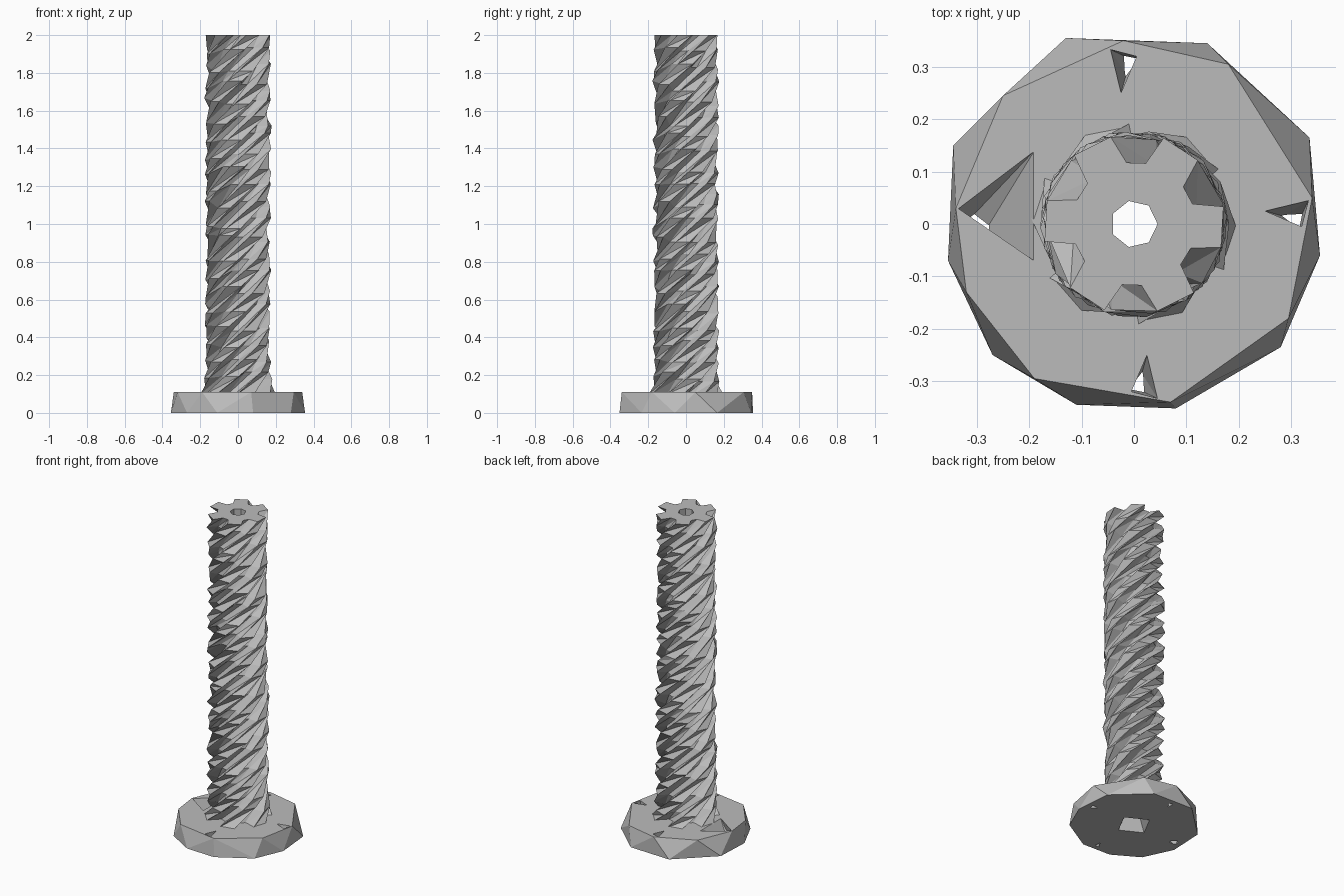
import bpy, bmesh, math, random
from mathutils import Vector, Matrix

random.seed(4)
if "Cube" in bpy.data.objects:
    bpy.data.objects.remove(bpy.data.objects["Cube"])

grey = bpy.data.materials.new("plain grey")
grey.use_nodes = True
COLOUR = (0.5, 0.5, 0.5, 1)
grey.diffuse_color = COLOUR
grey.node_tree.nodes["Principled BSDF"].inputs["Base Color"].default_value = COLOUR


def make(name, bm):
    bmesh.ops.recalc_face_normals(bm, faces=bm.faces)
    mesh = bpy.data.meshes.new(name)
    bm.to_mesh(mesh)
    bm.free()
    mesh.materials.append(grey)
    obj = bpy.data.objects.new(name, mesh)
    bpy.context.collection.objects.link(obj)
    return obj


def hull(name, points):
    bm = bmesh.new()
    verts = [bm.verts.new(p) for p in points]
    bmesh.ops.convex_hull(bm, input=verts)
    bmesh.ops.dissolve_limit(bm, angle_limit=0.01, verts=bm.verts, edges=bm.edges)
    return make(name, bm)


def ring(n, r, z, turn=0):
    return [(r * math.cos(turn + math.tau * i / n), r * math.sin(turn + math.tau * i / n), z)
            for i in range(n)]


def cut(target, cutters):
    for c in cutters:
        mod = target.modifiers.new("cut", "BOOLEAN")
        mod.operation = "DIFFERENCE"
        mod.solver = "EXACT"
        mod.object = c
        c.hide_render = True
    bpy.context.view_layer.update()
    graph = bpy.context.evaluated_depsgraph_get()
    mesh = bpy.data.meshes.new_from_object(target.evaluated_get(graph))
    target.modifiers.clear()
    target.data = mesh


# Flange: irregular faceted disc, lower and upper outlines
FOOT = 0.11
lower = [(-.355, -.07), (-.27, -.25), (-.11, -.345), (.08, -.352), (.28, -.235),
         (.355, -.06), (.335, .165), (.14, .345), (-.13, .355), (-.345, .15)]
upper = [(-.34, .03), (-.25, .245), (-.02, .35), (.18, .305), (.34, .05),
         (.295, -.18), (.07, -.34), (-.19, -.295), (-.32, -.13)]
flange = hull("flange", [(x, y, 0) for x, y in lower] + [(x, y, FOOT) for x, y in upper])

# Twisted shaft: six square ridges with wavering rings
STARTS, LEAD, LEVELS = 6, 0.93, 21
TOP, BOTTOM = 2.0, 0.1
bm = bmesh.new()
rings = []
for k in range(LEVELS + 1):
    level = BOTTOM + (TOP - BOTTOM) * k / LEVELS
    loop = []
    for s in range(STARTS):
        inside = 0 < k < LEVELS
        shift = random.uniform(-.03, .03) if inside else 0
        for offset, radius in ((-9, .118), (9, .118), (17, .172), (43, .174)):
            z = level + shift
            flare = max(0, 0.2 - z) * 0.25 if radius > .15 else 0
            r = radius + flare + (random.uniform(-.006, .006) if inside else 0)
            a = math.radians(88 + offset + 360 * s / STARTS) + math.tau * (z - TOP) / LEAD
            loop.append(bm.verts.new((r * math.cos(a), r * math.sin(a), z)))
    rings.append(loop)
for low, high in zip(rings, rings[1:]):
    for i in range(len(low)):
        j = (i + 1) % len(low)
        bm.faces.new((low[i], low[j], high[j]))
        bm.faces.new((low[i], high[j], high[i]))
bm.faces.new(rings[0])
bm.faces.new(rings[-1])
shaft = make("twisted_shaft", bm)

# Cutters: central bore, tapered socket below, four wedge bolt holes
bore = hull("bore_cutter", ring(7, .045, -.1) + ring(7, .045, 2.1))
socket = hull("socket_cutter", ring(4, .11, -.01, .3) + ring(4, .05, .1, .3))
wedge_top = [(.25, .025), (.333, .045), (.32, -.005)]
wide_top = [(.335, -.03), (.19, -.14), (.19, .07)]
wedge_foot = [(.285, .015), (.32, .017), (.315, -.008)]
holes = []
for i in range(4):
    spin = Matrix.Rotation(math.pi / 2 * i, 3, "Z")
    mouth = wide_top if i == 2 else wedge_top
    pts = [Vector((x, y, FOOT + .002)) for x, y in mouth]
    pts += [Vector((x, y, -.01)) for x, y in wedge_foot]
    holes.append(hull("hole_cutter", [spin @ p for p in pts]))

cut(flange, [bore, socket] + holes)
cut(shaft, [bore, socket])
for c in [bore, socket] + holes:
    bpy.data.objects.remove(c)
